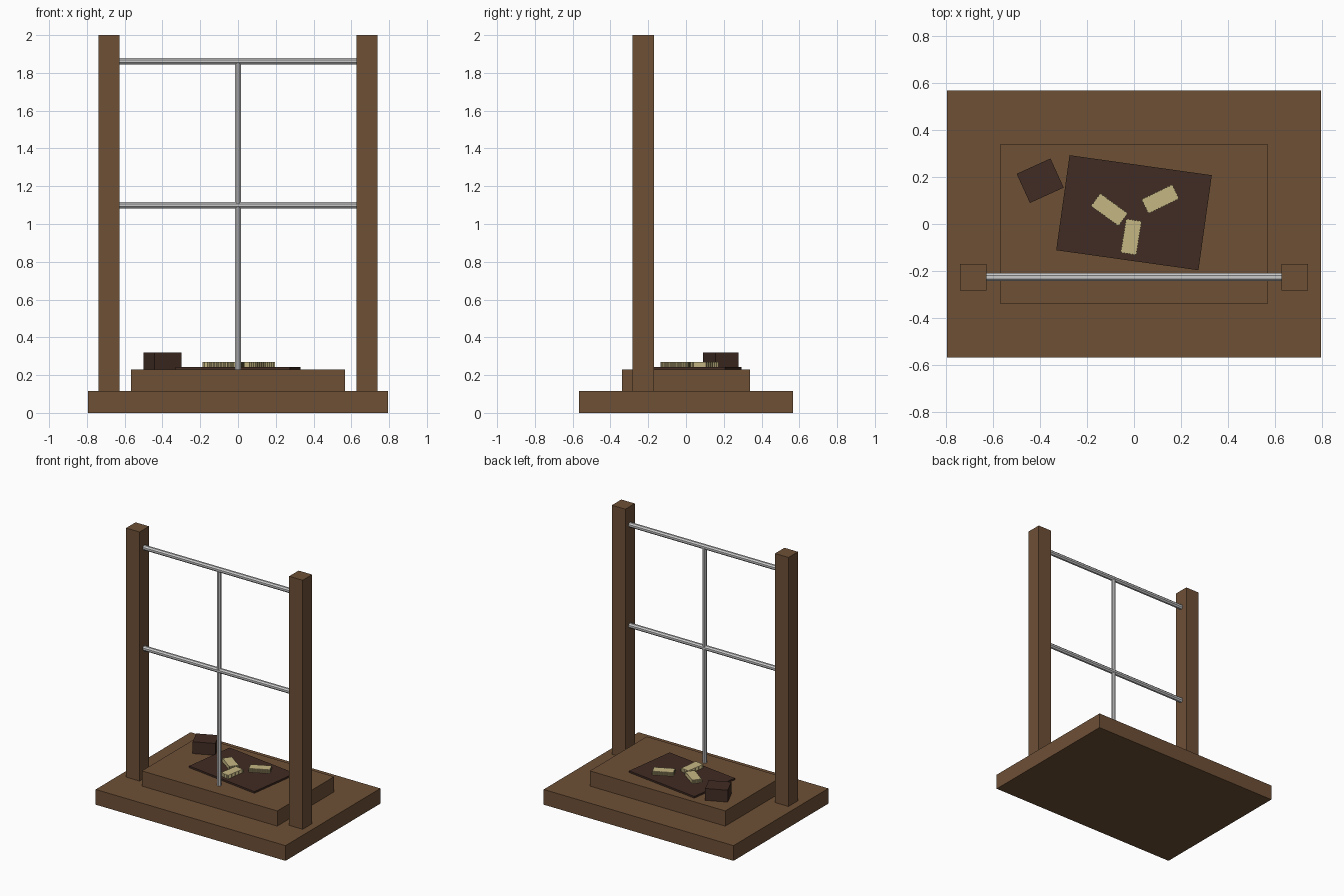
import bpy, bmesh, math
from mathutils import Matrix, Vector

old = bpy.data.objects.get("Cube")
if old:
    bpy.data.objects.remove(old, do_unlink=True)


def material(name, rgb):
    m = bpy.data.materials.new(name)
    m.use_nodes = True
    m.diffuse_color = (*rgb, 1)
    bsdf = m.node_tree.nodes["Principled BSDF"]
    bsdf.inputs["Base Color"].default_value = (*rgb, 1)
    bsdf.inputs["Roughness"].default_value = 0.8
    return m


wood = material("brown wood", (0.155, 0.08, 0.037))
dark = material("dark brown", (0.053, 0.025, 0.017))
metal = material("grey metal", (0.6, 0.6, 0.6))
cream = material("cream biscuit", (0.56, 0.47, 0.23))


def finish(bm, name, mat):
    bmesh.ops.recalc_face_normals(bm, faces=bm.faces)
    mesh = bpy.data.meshes.new(name)
    bm.to_mesh(mesh)
    bm.free()
    mesh.materials.append(mat)
    obj = bpy.data.objects.new(name, mesh)
    bpy.context.collection.objects.link(obj)
    return obj


def box(name, mat, x, y, z0, z1, width, depth, turn=0):
    bm = bmesh.new()
    bmesh.ops.create_cube(bm, size=1)
    place = (Matrix.Translation((x, y, (z0 + z1) / 2))
             @ Matrix.Rotation(math.radians(turn), 4, 'Z')
             @ Matrix.Diagonal((width, depth, z1 - z0, 1)))
    bm.transform(place)
    return finish(bm, name, mat)


def rod(name, mat, start, end, across_flats):
    # Eight-sided rod with flats facing the front
    a, b = Vector(start), Vector(end)
    radius = across_flats / 2 / math.cos(math.pi / 8)
    bm = bmesh.new()
    bmesh.ops.create_cone(bm, cap_ends=True, segments=8, radius1=radius,
                          radius2=radius, depth=(b - a).length)
    bm.transform(Matrix.Rotation(math.pi / 8, 4, 'Z'))
    if abs(b.x - a.x) > abs(b.z - a.z):
        bm.transform(Matrix.Rotation(math.pi / 2, 4, 'Y'))
    bm.transform(Matrix.Translation((a + b) / 2))
    return finish(bm, name, mat)


def biscuit(name, x, y, turn, length=0.15, width=0.072, z0=0.243, z1=0.27):
    # Bar with a fine zigzag rim
    corners = [Vector((sx * length / 2, sy * width / 2, 0))
               for sx, sy in ((-1, -1), (1, -1), (1, 1), (-1, 1))]
    bm = bmesh.new()
    rim = []
    for i, a in enumerate(corners):
        b = corners[(i + 1) % 4]
        teeth = round((b - a).length / 0.012)
        inward = Vector((a.y - b.y, b.x - a.x, 0)).normalized() * 0.004
        for k in range(teeth):
            rim.append(bm.verts.new(a.lerp(b, k / teeth)))
            rim.append(bm.verts.new(a.lerp(b, (k + 0.5) / teeth) + inward))
    face = bm.faces.new(rim)
    out = bmesh.ops.extrude_face_region(bm, geom=[face])
    top = [v for v in out["geom"] if isinstance(v, bmesh.types.BMVert)]
    bmesh.ops.translate(bm, verts=top, vec=(0, 0, z1 - z0))
    bm.transform(Matrix.Translation((x, y, z0))
                 @ Matrix.Rotation(math.radians(turn), 4, 'Z'))
    return finish(bm, name, cream)


# Stepped platform
box("base_slab", wood, 0, 0, 0, 0.115, 1.59, 1.134)
box("upper_step", wood, 0, 0, 0.115, 0.23, 1.134, 0.68)

# Posts and metal frame
FRAME_Y = -0.226
for side, sign in (("left", 1), ("right", -1)):
    box(side + "_post", wood, sign * 0.683, FRAME_Y, 0.115, 2, 0.113, 0.113)
for label, z in (("lower", 1.1), ("upper", 1.862)):
    rod(label + "_rail", metal, (-0.63, FRAME_Y, z), (0.63, FRAME_Y, z), 0.034)
rod("centre_rod", metal, (0, FRAME_Y, 0.23), (0, FRAME_Y, 1.862), 0.03)

# Mat, block and biscuits
box("mat", dark, 0, 0.048, 0.23, 0.243, 0.611, 0.408, -8)
box("block", dark, -0.399, 0.184, 0.23, 0.32, 0.158, 0.136, 24.5)
for i, (x, y, turn) in enumerate(((-0.105, 0.061, -36), (0.112, 0.106, 26),
                                  (-0.012, -0.055, 81))):
    biscuit("biscuit_%d" % (i + 1), x, y, turn)
